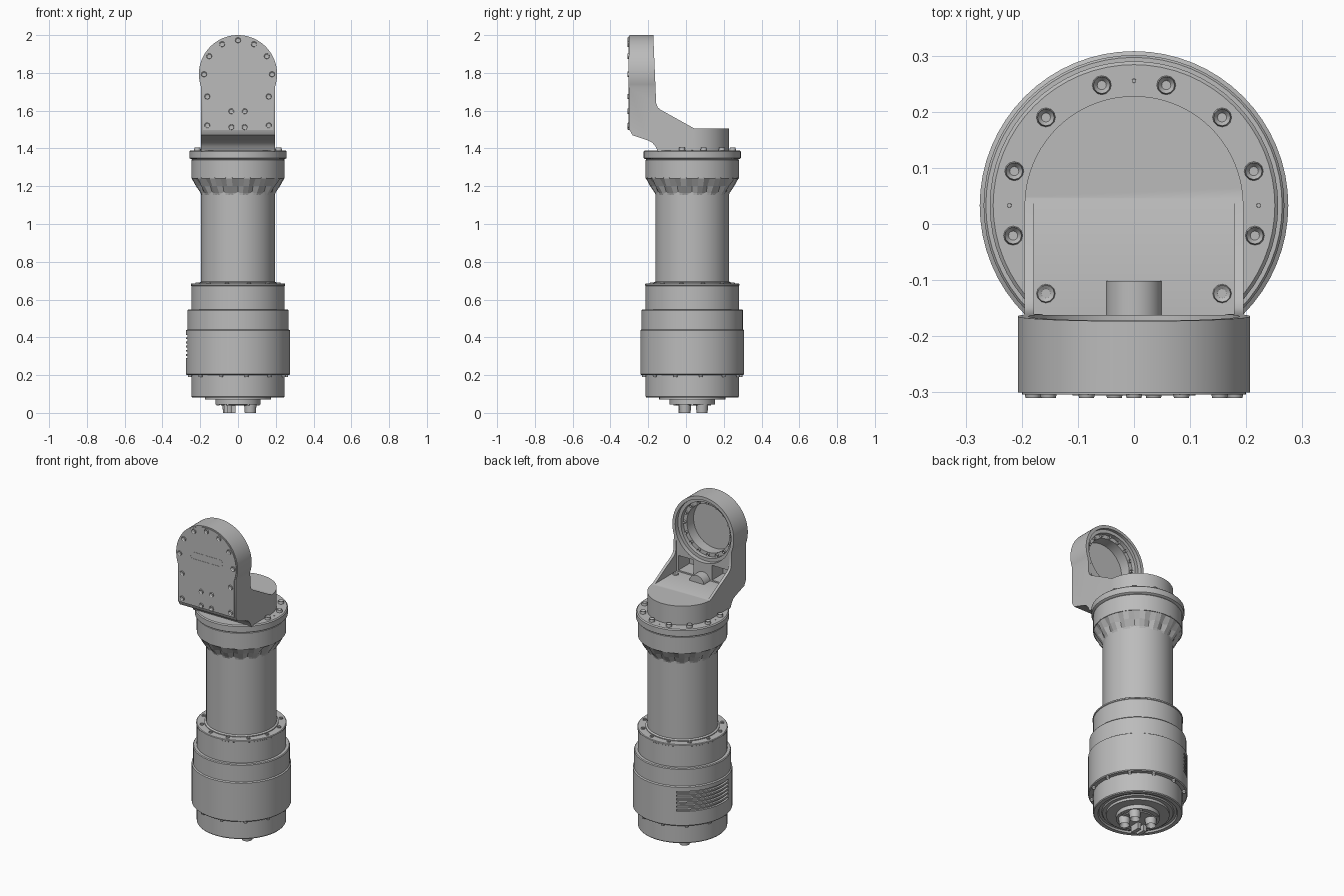
import bpy, bmesh
from math import sin, cos, acos, radians, pi
from mathutils import Matrix, Vector

cube = bpy.data.objects.get("Cube")
if cube:
    bpy.data.objects.remove(cube)

AXIS_Y = 0.033     # column axis
HEAD_Z = 1.793     # centre of the round head
parts = []

grey = bpy.data.materials.new("machined_grey")
grey.use_nodes = True
grey.diffuse_color = (0.5, 0.5, 0.5, 1)
grey.node_tree.nodes["Principled BSDF"].inputs["Base Color"].default_value = (0.5, 0.5, 0.5, 1)


def finish(name, bm):
    bmesh.ops.recalc_face_normals(bm, faces=bm.faces[:])
    mesh = bpy.data.meshes.new(name)
    bm.to_mesh(mesh)
    bm.free()
    mesh.materials.append(grey)
    obj = bpy.data.objects.new(name, mesh)
    bpy.context.collection.objects.link(obj)
    parts.append(obj)
    return obj


def lathe(name, profile, steps=64):
    bm = bmesh.new()
    vs = [bm.verts.new((r, AXIS_Y, z)) for r, z in profile]
    es = [bm.edges.new(pair) for pair in zip(vs, vs[1:])]
    bmesh.ops.spin(bm, geom=vs + es, cent=(0, AXIS_Y, 0), axis=(0, 0, 1),
                   angle=2 * pi, steps=steps)
    bmesh.ops.remove_doubles(bm, verts=bm.verts[:], dist=0.0001)
    return finish(name, bm)


def prism(name, outline, axis, a, b):
    """Extrude a 2D outline along an axis from a to b."""
    place = {"x": lambda u, v: (a, u, v), "y": lambda u, v: (u, a, v),
             "z": lambda u, v: (u, v, a)}[axis]
    bm = bmesh.new()
    face = bm.faces.new([bm.verts.new(place(u, v)) for u, v in outline])
    ext = bmesh.ops.extrude_face_region(bm, geom=[face])["geom"]
    shift = Vector([(b - a) if axis == k else 0 for k in "xyz"])
    bmesh.ops.translate(bm, vec=shift, verts=[g for g in ext if isinstance(g, bmesh.types.BMVert)])
    return finish(name, bm)


def box(name, x0, x1, y0, y1, z0, z1):
    return prism(name, [(x0, y0), (x1, y0), (x1, y1), (x0, y1)], "z", z0, z1)


def arc(cx, cy, r, a0, a1, n):
    angles = [radians(a0 + (a1 - a0) * i / n) for i in range(n + 1)]
    return [(cx + r * cos(t), cy + r * sin(t)) for t in angles]


def boolean(target, tool, operation):
    mod = target.modifiers.new("cut", "BOOLEAN")
    mod.operation, mod.object, mod.solver = operation, tool, "EXACT"
    bpy.context.view_layer.objects.active = target
    bpy.ops.object.modifier_apply(modifier=mod.name)
    parts.remove(tool)
    bpy.data.objects.remove(tool)


def bolts(name, spots, r, h, direction=(0, 0, 1), sides=12, socket=True):
    """Round bolt heads standing on the given spots, with a sunken socket."""
    d = Vector(direction)
    turn = d.to_track_quat("Z", "Y").to_matrix().to_4x4()
    bm = bmesh.new()
    for spot in spots:
        m = Matrix.Translation(Vector(spot) + d * h / 2) @ turn
        new = bmesh.ops.create_cone(bm, cap_ends=True, segments=sides, radius1=r,
                                    radius2=r * 0.88, depth=h, matrix=m)["verts"]
        top = max({f for v in new for f in v.link_faces},
                  key=lambda f: f.calc_center_median().dot(d))
        if socket:
            bmesh.ops.inset_individual(bm, faces=[top], thickness=r * 0.4)
            bmesh.ops.translate(bm, vec=-d * h * 0.6, verts=top.verts[:])
    return finish(name, bm)


def circle_spots(r, z, angles):
    return [(x, y, z) for t in angles for x, y in arc(0, AXIS_Y, r, t, t, 1)[:1]]


# Lower motor housing with stepped rims
housing = lathe("lower_housing", [
    (0, 0.085), (0.195, 0.085), (0.2, 0.092), (0.215, 0.092), (0.22, 0.082), (0.243, 0.082),
    (0.247, 0.087), (0.247, 0.2), (0.27, 0.2), (0.275, 0.205), (0.275, 0.437), (0.268, 0.442),
    (0.268, 0.543), (0.264, 0.548), (0.247, 0.548), (0.247, 0.672), (0.25, 0.674),
    (0.25, 0.682), (0.246, 0.685), (0, 0.685)])

# Curved cooling slots in the side of the housing
for i in range(6):
    z = 0.29 + i * 0.022
    slot = arc(0, AXIS_Y, 0.3, 118, 193, 20) + arc(0, AXIS_Y, 0.262, 193, 118, 20)
    boolean(housing, prism("slot_cutter", slot, "z", z, z + 0.012), "DIFFERENCE")

bolts("housing_top_screws", circle_spots(0.222, 0.685, range(15, 375, 30)), 0.011, 0.006)
bolts("housing_bottom_screws", circle_spots(0.259, 0.203, range(10, 370, 30)), 0.011, 0.014,
      (0, 0, -1))

# Connector base with plugs underneath
lathe("connector_base", [(0, 0.04), (0.09, 0.04), (0.095, 0.045), (0.12, 0.045), (0.12, 0.07),
                         (0.175, 0.07), (0.175, 0.09), (0, 0.09)], 48)
bolts("round_plugs", [(-0.05, 0.085, 0.045), (0.065, 0.085, 0.045), (0.065, -0.005, 0.045)],
      0.033, 0.045, (0, 0, -1), 16)
for x in (-0.075, -0.035):
    box("square_plug", x, x + 0.022, -0.04, 0.02, 0, 0.045)
bolts("base_screws", circle_spots(0.105, 0.046, range(0, 360, 60)), 0.009, 0.008, (0, 0, -1))

# Column tube
lathe("column", [(0, 0.68), (0.205, 0.68), (0.205, 0.69), (0.195, 0.695), (0.195, 1.17), (0, 1.17)])

# Fluted flare between column and collar
bm = bmesh.new()
rings = []
for z, ridge, valley in ((1.15, 0.193, 0.193), (1.165, 0.2, 0.193), (1.2, 0.224, 0.207),
                         (1.245, 0.247, 0.247)):
    rings.append([bm.verts.new((*arc(0, AXIS_Y, valley if i % 3 == 0 else ridge, i * 7.5, 0, 1)[0], z))
                  for i in range(48)])
for low, high in zip(rings, rings[1:]):
    for i in range(48):
        j = (i + 1) % 48
        bm.faces.new((low[i], low[j], high[j], high[i]))
finish("fluted_flare", bm)

# Collar and bolted flange
lathe("collar_flange", [(0, 1.24), (0.247, 1.24), (0.247, 1.338), (0.243, 1.342), (0.252, 1.345),
                        (0.257, 1.349), (0.257, 1.384), (0.251, 1.39), (0, 1.39)])
bolts("flange_bolts", circle_spots(0.222, 1.39, (-14, 16, 45, 75, 105, 135, 164, 194)), 0.017, 0.016)
bolts("flange_pins", circle_spots(0.222, 1.39, (0, 90, 180)), 0.004, 0.003, socket=False)


# Arm bracket: common volume of its front, side and plan outlines
def head_outline(r, half, bottom):
    dip = acos(half / r) * 180 / pi
    return arc(0, HEAD_Z, r, -dip, 180 + dip, 48) + [(-half, bottom), (half, bottom)]


side = [(-0.3, 1.5), (-0.283, 1.47), (-0.204, 1.443), (-0.18, 1.432), (-0.162, 1.412),
        (-0.15, 1.385), (0.3, 1.385), (0.3, 1.505), (0.045, 1.505), (-0.135, 1.605),
        (-0.15, 1.618), (-0.158, 1.64), (-0.174, 2.02), (-0.3, 2.02)]
arm = prism("arm_bracket", side, "x", -0.3, 0.3)
boolean(arm, prism("front_cutter", head_outline(0.207, 0.195, 1.3), "y", -0.4, 0.4), "INTERSECT")
plan = arc(0, AXIS_Y, 0.195, 0, 180, 40) + [(-0.21, 0.03), (-0.21, -0.4), (0.21, -0.4), (0.21, 0.03)]
boolean(arm, prism("plan_cutter", plan, "z", 1.2, 2.2), "INTERSECT")

# Space between the cheeks, stepped bearing seat and lower pockets
boolean(arm, box("cheek_cutter", -0.178, 0.178, -0.162, 0.06, 1.507, 1.7), "DIFFERENCE")
for r, depth in ((0.188, -0.19), (0.168, -0.215), (0.145, -0.28)):
    boolean(arm, prism("seat_cutter", arc(0, HEAD_Z, r, 0, 352.5, 47), "y", depth, 0.1), "DIFFERENCE")
for s in (-1, 1):
    x0, x1 = sorted((s * 0.062, s * 0.165))
    boolean(arm, box("pocket_cutter", x0, x1, -0.27, 0, 1.515, 1.605), "DIFFERENCE")

# Details inside the bracket
prism("cable_boss", arc(0, 1.5, 0.05, 0, 180, 16), "y", -0.17, -0.102)
bolts("inner_bolts", circle_spots(0.222, 1.506, (-45, -135)), 0.017, 0.008)
seat = [(x, -0.215, z) for x, z in arc(0, HEAD_Z, 0.157, 0, 337.5, 15)]
bolts("seat_screws", seat, 0.009, 0.012, (0, 1, 0))

# Front cover with its raised label frame and screws
prism("front_cover", head_outline(0.2, 0.186, 1.497), "y", -0.304, -0.298)
frame = prism("label_frame", arc(0.088, 1.803, 0.022, -90, 90, 10)
              + arc(-0.088, 1.803, 0.022, 90, 270, 10), "y", -0.3055, -0.303)
boolean(frame, prism("frame_cutter", arc(0.088, 1.803, 0.019, -90, 90, 10)
                     + arc(-0.088, 1.803, 0.019, 90, 270, 10), "y", -0.32, -0.29), "DIFFERENCE")
spots = [arc(0, HEAD_Z, 0.18, t, t, 1)[0] for t in (0, 32, 62, 90, 118, 148, 180)]
for s in (-1, 1):
    spots += [(s * 0.163, 1.675), (s * 0.163, 1.522), (s * 0.035, 1.597), (s * 0.035, 1.513)]
bolts("cover_screws", [(x, -0.303, z) for x, z in spots], 0.015, 0.007, (0, -1, 0))

# Smooth rounded surfaces, keep edges sharp
bpy.ops.object.select_all(action="DESELECT")
for obj in parts:
    obj.select_set(obj.name != "fluted_flare")
bpy.context.view_layer.objects.active = arm
bpy.ops.object.shade_smooth_by_angle(angle=radians(30))
